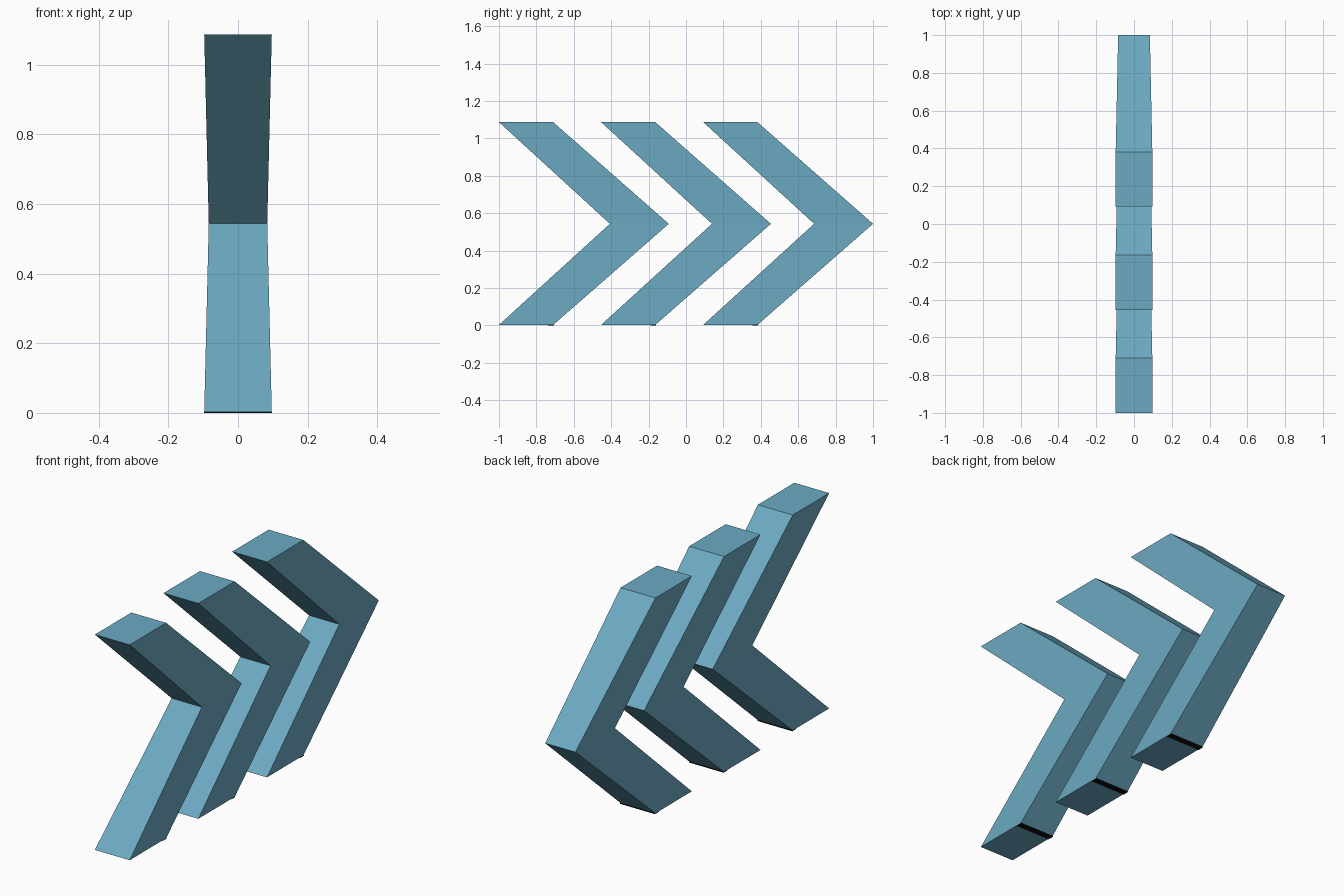
import bpy, bmesh

if "Cube" in bpy.data.objects:
    bpy.data.objects.remove(bpy.data.objects["Cube"])


def material(name, rgb):
    m = bpy.data.materials.new(name)
    m.diffuse_color = (*rgb, 1)
    m.use_nodes = True
    m.node_tree.nodes["Principled BSDF"].inputs["Base Color"].default_value = m.diffuse_color
    return m


BLUE = material("light blue", (0.15, 0.40, 0.54))
BLACK = material("black", (0.004, 0.004, 0.004))
PITCH = 0.546   # spacing between arrows
H = 1.087       # overall height
BASE = 0.003    # underside of the arrows


def add_object(name, bm, mat):
    bmesh.ops.recalc_face_normals(bm, faces=bm.faces)
    me = bpy.data.meshes.new(name)
    bm.to_mesh(me)
    bm.free()
    me.materials.append(mat)
    ob = bpy.data.objects.new(name, me)
    bpy.context.collection.objects.link(ob)
    return ob


def chevron(name, dy):
    # (y, z, half width): ends are a little wider than the middle
    profile = [(-1.0, H, 0.097), (-0.71, H, 0.097), (-0.092, H / 2, 0.084),
               (-0.71, BASE, 0.097), (-1.0, BASE, 0.097), (-0.407, H / 2, 0.084)]
    bm = bmesh.new()
    left = [bm.verts.new((-w, y + dy, z)) for y, z, w in profile]
    right = [bm.verts.new((w, y + dy, z)) for y, z, w in profile]
    for ring in (left, right):
        # upper and lower arm meet along the tip-to-notch line
        bm.faces.new([ring[i] for i in (0, 1, 2, 5)])
        bm.faces.new([ring[i] for i in (5, 2, 3, 4)])
    for i in range(6):
        j = (i + 1) % 6
        bm.faces.new((left[i], left[j], right[j], right[i]))
    add_object(name, bm, BLUE)


def foot_strip(name, dy):
    # thin black strip under the rear edge of the foot
    bm = bmesh.new()
    bmesh.ops.create_cube(bm, size=1)
    for v in bm.verts:
        v.co.x *= 2 * 0.097
        v.co.y = v.co.y * 0.03 - 0.722 + dy
        v.co.z = 0.0 if v.co.z < 0 else BASE + 0.001
    add_object(name, bm, BLACK)


for k, label in enumerate(("front", "middle", "back")):
    chevron(label + "_chevron", k * PITCH)
    foot_strip(label + "_foot_strip", k * PITCH)
